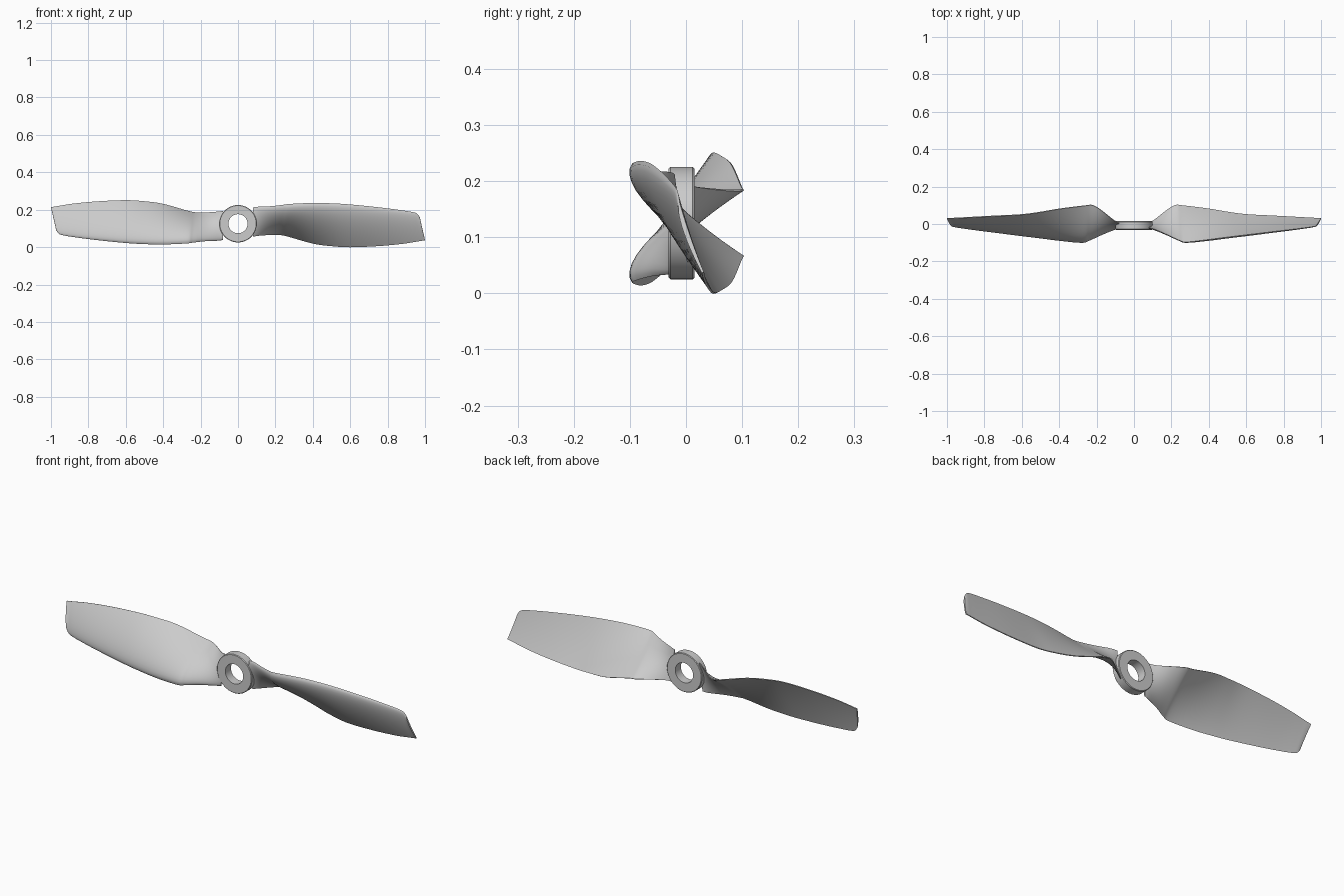
import bpy, bmesh, math
from mathutils import Vector

if "Cube" in bpy.data.objects:
    bpy.data.objects.remove(bpy.data.objects["Cube"])

CZ = 0.125  # height of the propeller axis

# Blade stations: trailing edge (x, y, z), leading edge (x, y, z), bulge
STATIONS = [
    (0.080, 0.005, 0.056, 0.080, -0.020, 0.212, 0.012),
    (0.110, 0.022, 0.061, 0.110, -0.028, 0.216, 0.015),
    (0.170, 0.070, 0.066, 0.180, -0.058, 0.219, 0.024),
    (0.220, 0.100, 0.066, 0.240, -0.086, 0.226, 0.033),
    (0.265, 0.098, 0.058, 0.280, -0.096, 0.231, 0.037),
    (0.400, 0.081, 0.020, 0.400, -0.083, 0.236, 0.033),
    (0.500, 0.064, 0.006, 0.500, -0.070, 0.234, 0.029),
    (0.600, 0.051, 0.000, 0.600, -0.058, 0.228, 0.025),
    (0.750, 0.043, 0.006, 0.750, -0.040, 0.213, 0.020),
    (0.880, 0.036, 0.018, 0.860, -0.027, 0.199, 0.015),
    (0.950, 0.032, 0.029, 0.930, -0.018, 0.188, 0.012),
    (0.980, 0.031, 0.034, 0.957, -0.014, 0.179, 0.010),
    (1.000, 0.030, 0.037, 0.972, -0.011, 0.160, 0.009),
]
N = 16     # points across the chord
SUB = 5    # spans between two stations


def smooth_rows(rows):
    """Catmull-Rom interpolation through the stations."""
    out = []
    for i in range(len(rows) - 1):
        a, b = rows[max(i - 1, 0)], rows[i]
        c, d = rows[i + 1], rows[min(i + 2, len(rows) - 1)]
        for k in range(SUB):
            t = k / SUB
            out.append([0.5 * (2 * q + (r - p) * t + (2 * p - 5 * q + 4 * r - s) * t * t
                               + (3 * q - p - 3 * r + s) * t ** 3)
                        for p, q, r, s in zip(a, b, c, d)])
    out.append(list(rows[-1]))
    return out


def section(row):
    """Closed airfoil loop: convex front, slightly hollow back."""
    te, le, bulge = Vector(row[0:3]), Vector(row[3:6]), row[6]
    chord = le - te
    n = Vector((0, -chord.z, chord.y)).normalized()
    pts = []
    for front in (True, False):
        for k in range(N):
            a = k / N if front else 1 - k / N
            u = 0.5 - 0.5 * math.cos(math.pi * a)
            s = 1 - u
            if front:
                h = bulge * 2.6 * math.sqrt(max(s, 0)) * (1 - s) + 0.002 * s
            else:
                h = bulge * 0.2 * 4 * s * (1 - s) - 0.002 * s
            pts.append(te + chord * u + n * h)
    pts[0] = te + n * 0.002          # thin blunt trailing edge
    pts.append(te - n * 0.002)
    return pts


def make_object(name, bm, angle):
    bmesh.ops.recalc_face_normals(bm, faces=bm.faces)
    me = bpy.data.meshes.new(name)
    bm.to_mesh(me)
    bm.free()
    ob = bpy.data.objects.new(name, me)
    bpy.context.collection.objects.link(ob)
    bpy.ops.object.select_all(action='DESELECT')
    ob.select_set(True)
    bpy.context.view_layer.objects.active = ob
    bpy.ops.object.shade_smooth_by_angle(angle=math.radians(angle))
    return ob


# Blades: the second is the first turned half way round the axis
def blade(name, side):
    bm = bmesh.new()
    loops = []
    for row in smooth_rows(STATIONS):
        loops.append([bm.verts.new((side * p.x, p.y, CZ + side * (p.z - CZ)))
                      for p in section(row)])
    m = len(loops[0])
    for a, b in zip(loops, loops[1:]):
        for j in range(m):
            k = (j + 1) % m
            bm.faces.new((a[j], a[k], b[k], b[j]))
    bm.faces.new(loops[0])
    bm.faces.new(loops[-1])
    return make_object(name, bm, 35)


blade("right_blade", 1)
blade("left_blade", -1)

# Hub ring: chamfered rectangle spun round the axis
bm = bmesh.new()
r0, r1, y0, y1, c = 0.051, 0.1, -0.031, 0.015, 0.003
profile = [(r0, y0), (r1 - c, y0), (r1, y0 + c), (r1, y1 - c), (r1 - c, y1), (r0, y1)]
SEG = 72
rings = []
for i in range(SEG):
    a = 2 * math.pi * i / SEG
    rings.append([bm.verts.new((r * math.cos(a), y, CZ + r * math.sin(a))) for r, y in profile])
for i in range(SEG):
    p, q = rings[i], rings[(i + 1) % SEG]
    for j in range(len(profile)):
        k = (j + 1) % len(profile)
        bm.faces.new((p[j], p[k], q[k], q[j]))
make_object("hub_ring", bm, 30)
